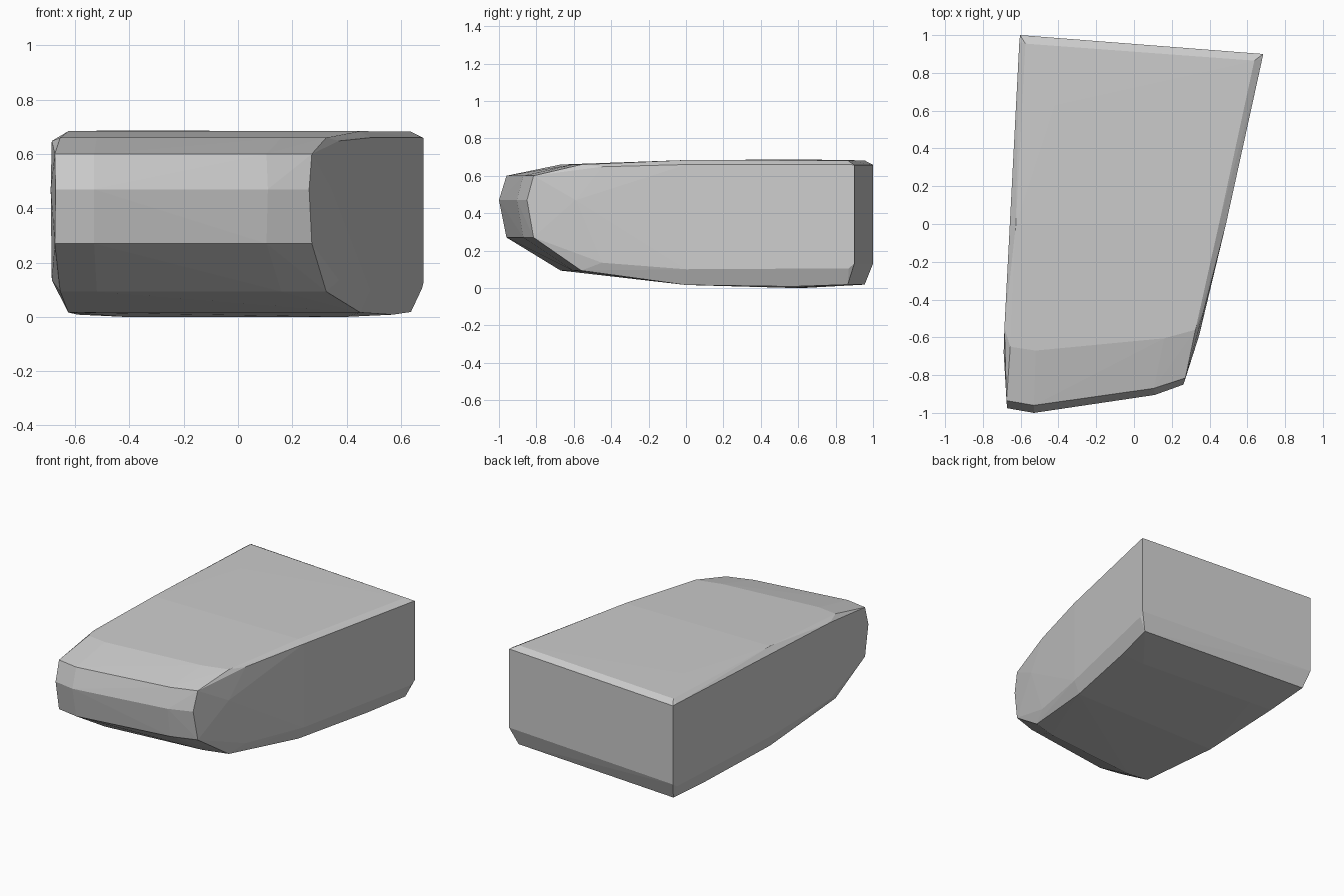
import bpy, bmesh

# Each row: heights it is repeated at, then plan-view (x, y) points left to right
rows = [
    # blunt nose: foremost ridge and its upper / lower bevels
    ((0.47,), [(-0.672, -0.975), (-0.53, -1.0), (0.11, -0.905), (0.262, -0.85)]),
    ((0.27, 0.60), [(-0.675, -0.935), (-0.53, -0.96), (0.105, -0.87), (0.272, -0.815)]),
    # shoulder behind the nose
    ((0.093, 0.66), [(-0.655, -0.65), (-0.52, -0.67), (0.16, -0.605), (0.325, -0.56)]),
    ((0.135, 0.648), [(-0.686, -0.55), (0.372, -0.45)]),
    ((0.47,), [(-0.69, -0.68), (0.345, -0.59)]),
    # middle of the body
    ((0.016, 0.684), [(-0.625, 0.0), (0.45, 0.0)]),
    ((0.10, 0.66), [(-0.657, 0.0), (0.487, 0.0)]),
    # highest / lowest band
    ((0.0, 0.687), [(-0.42, 0.63), (0.40, 0.57)]),
    ((0.008, 0.684), [(-0.59, 0.63), (0.57, 0.57)]),
    # back edges: inset rim, side bevel, back bevel
    ((0.018, 0.682), [(-0.575, 0.955), (0.637, 0.865)]),
    ((0.105, 0.66), [(-0.607, 0.965), (0.678, 0.87)]),
    ((0.13, 0.658), [(-0.603, 1.0), (0.684, 0.90)]),
]

# Wrap the rows in one faceted convex skin
bm = bmesh.new()
for heights, plan in rows:
    for z in heights:
        for x, y in plan:
            bm.verts.new((x, y, z))
hull = bmesh.ops.convex_hull(bm, input=bm.verts)
loose = {g for g in hull["geom_interior"] + hull["geom_unused"]
         if isinstance(g, bmesh.types.BMVert)}
bmesh.ops.delete(bm, geom=list(loose), context='VERTS')
bmesh.ops.dissolve_limit(bm, angle_limit=0.02, verts=bm.verts, edges=bm.edges)
bmesh.ops.recalc_face_normals(bm, faces=bm.faces)

mesh = bpy.data.meshes.new("stone_block")
bm.to_mesh(mesh)
bm.free()
bpy.context.collection.objects.link(bpy.data.objects.new("stone_block", mesh))
